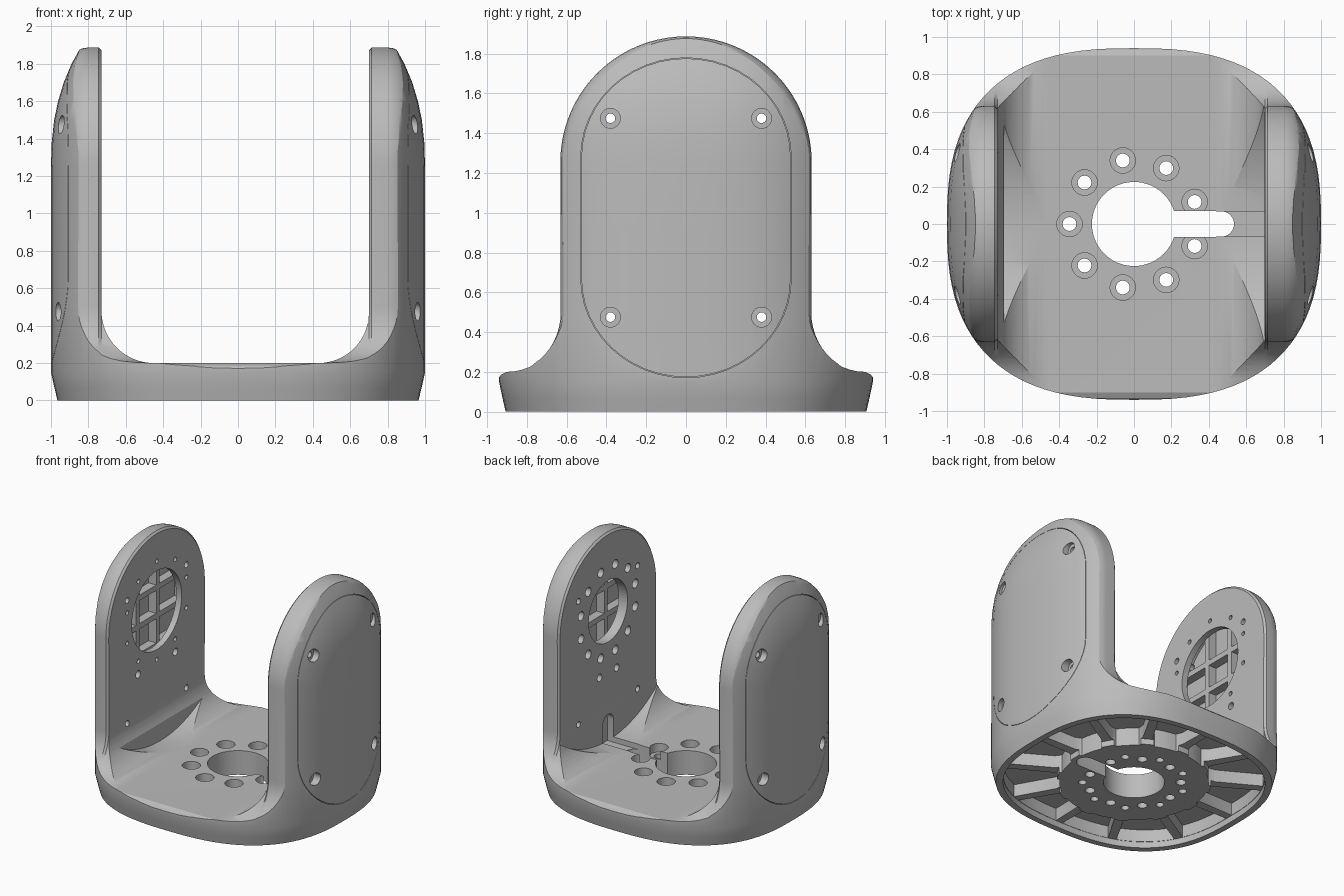
import bpy, bmesh
from math import sin, cos, radians, pi, copysign

cube = bpy.data.objects.get("Cube")
if cube:
    bpy.data.objects.remove(cube, do_unlink=True)

grey = bpy.data.materials.new("plain grey")
grey.use_nodes = True
grey.diffuse_color = (0.5, 0.5, 0.5, 1)
bsdf = next(n for n in grey.node_tree.nodes if n.type == 'BSDF_PRINCIPLED')
bsdf.inputs["Base Color"].default_value = grey.diffuse_color
POWER = 2.6      # squareness of the rounded plan
MID = 1.25       # height of the arm pivot


# ---- helpers ----
def finish(name, bm):
    bmesh.ops.recalc_face_normals(bm, faces=bm.faces)
    mesh = bpy.data.meshes.new(name)
    bm.to_mesh(mesh)
    bm.free()
    mesh.materials.append(grey)
    ob = bpy.data.objects.new(name, mesh)
    bpy.context.collection.objects.link(ob)
    return ob


def loft(bm, rings):
    rows = [[bm.verts.new(p) for p in ring] for ring in rings]
    n = len(rows[0])
    for a, b in zip(rows, rows[1:]):
        for i in range(n):
            j = (i + 1) % n
            bm.faces.new((a[i], a[j], b[j], b[i]))
    bm.faces.new(rows[0])
    bm.faces.new(rows[-1])


PLACE = {'x': lambda a, b, t: (t, a, b),
         'y': lambda a, b, t: (a, t, b),
         'z': lambda a, b, t: (a, b, t)}


def prisms(name, shapes):
    """One object from (outline, axis, low, high) extrusions."""
    bm = bmesh.new()
    for pts, axis, lo, hi in shapes:
        loft(bm, [[PLACE[axis](a, b, t) for a, b in pts] for t in (lo, hi)])
    return finish(name, bm)


def boolean(ob, tool, op='DIFFERENCE', keep=False):
    mod = ob.modifiers.new("cut", 'BOOLEAN')
    mod.operation, mod.object, mod.solver = op, tool, 'EXACT'
    bpy.context.view_layer.objects.active = ob
    bpy.ops.object.modifier_apply(modifier=mod.name)
    if not keep:
        bpy.data.objects.remove(tool, do_unlink=True)


def arc(cx, cy, rx, ry, start, end, n=16):
    steps = [radians(start + (end - start) * i / n) for i in range(n + 1)]
    return [(cx + rx * cos(t), cy + ry * sin(t)) for t in steps]


def circle(cx, cy, r, n=24):
    return arc(cx, cy, r, r, 0, 360, n)[:-1]


def rect(x0, x1, y0, y1):
    return [(x0, y0), (x1, y0), (x1, y1), (x0, y1)]


def squircle(a, b, n=96):
    pts = []
    for i in range(n):
        c, s = cos(2 * pi * i / n), sin(2 * pi * i / n)
        pts.append((copysign(abs(c) ** (2 / POWER), c) * a,
                    copysign(abs(s) ** (2 / POWER), s) * b))
    return pts


def stadium(half, rise, low, high):
    return (arc(0, high, half, rise, 0, 180, 24)
            + arc(0, low, half, rise, 180, 360, 24))


def side_span(side, near, far):
    return sorted((side * near, side * far))


# ---- outer body: rounded plan lofted upward ----
levels = [(0, .965), (.07, .982), (.15, 1), (.5, 1), (.9, 1), (1.25, 1), (1.38, .996),
          (1.5, .983), (1.6, .962), (1.7, .932), (1.8, .89), (1.89, .84), (1.95, .8)]
bm = bmesh.new()
loft(bm, [[(x, y, z) for x, y in squircle(s, s * .94)] for z, s in levels])
bracket = finish("bracket", bm)


# side outline: base step, flared fillet and round arm top, drawn in by an inset
def side_outline(inset):
    half = ([(1.2, -.1), (1.2, .1), (.945, .165), (.93, .185), (.9, .2)]
            + arc(.9, .5, .27 + inset, .3, 270, 180, 12)
            + arc(0, MID + .005, .632 - inset, .632 - inset, 0, 90, 28))
    return half + [(-y, z) for y, z in reversed(half[:-1])]


# insets round the outer arm edges and chamfer the inner ones
outer = [(1.5, .1), (.95, .1), (.9, .045), (.86, .016), (.83, .004), (.80, 0)]
sections = ([(-x, d) for x, d in outer] + [(-.745, 0), (-.73, .015), (.70, .015), (.715, 0)]
            + outer[::-1])
bm = bmesh.new()
loft(bm, [[(x, y, z) for y, z in side_outline(d)] for x, d in sections])
boolean(bracket, finish("side_outline", bm), 'INTERSECT')

# open channel between the arms; a wide drum clears the fillets mid-way
channel = ([(.70, 2.3), (-.73, 2.3)]
           + arc(-.45, .48, .28, .28, 180, 270)
           + arc(.43, .47, .27, .27, 270, 360))
boolean(bracket, prisms("channel", [(channel, 'y', -1.5, 1.5)]))
boolean(bracket, prisms("drum", [(circle(0, MID, 1.049, 128), 'x', -.695, .699)]))

# ---- side covers, cut from the same skin and fitted with a fine gap ----
covers = []
for side, label in ((1, "left"), (-1, "right")):
    cover = bracket.copy()
    cover.data = bracket.data.copy()
    cover.name = label + "_cover"
    bpy.context.collection.objects.link(cover)
    lo, hi = side_span(side, .88, 1.3)
    boolean(cover, prisms("cover_shape", [(stadium(.526, .496, .67, 1.28), 'x', lo, hi)]),
            'INTERSECT')
    covers.append(cover)

SIDES = (1, -1)
boolean(bracket, prisms("cover_seats", [
    (stadium(.529, .499, .67, 1.28), 'x', *side_span(s, .88, 1.3)) for s in SIDES]))
boolean(bracket, prisms("arm_cavities", [
    (stadium(.44, .4, .92, 1.28), 'x', *side_span(s, .78, .95)) for s in SIDES]))

# cover screws: counterbores outside, narrow holes right through
spots = [(y, z) for y in (-.38, .38) for z in (.475, 1.475)]
bores = prisms("screw_bores", [(circle(y, z, .05), 'x', *side_span(s, .91, 1.3))
                               for s in SIDES for y, z in spots])
holes = prisms("screw_holes", [(circle(y, z, .024, 16), 'x', -1.3, 1.3) for y, z in spots])
for ob in [bracket] + covers:
    boolean(ob, bores, keep=True)
    boolean(ob, holes, keep=True)
for tool in (bores, holes):
    bpy.data.objects.remove(tool, do_unlink=True)


# ---- round openings and bolt circles in the inner arm faces ----
def ring(radius, count, start, cx=0, cy=0):
    return [(cx + radius * cos(radians(start + 360 * i / count)),
             cy + radius * sin(radians(start + 360 * i / count))) for i in range(count)]


arm_holes = [(circle(0, MID, .32, 48), 'x', -.83, -.6),
             (circle(0, MID, .25, 48), 'x', .6, .83)]
arm_holes += [(circle(y, z, .018, 12), 'x', -.82, -.6) for y, z in ring(.4, 10, 18, 0, MID)]
arm_holes += [(circle(y, .82, .03, 16), 'x', -.82, -.6) for y in (-.24, .24)]
arm_holes += [(circle(y, z, .036, 16), 'x', .6, .82) for y, z in ring(.36, 12, 15, 0, MID)]
arm_holes += [(circle(y, .75, .03, 16), 'x', .6, .82) for y in (-.11, .11)]
boolean(bracket, prisms("arm_holes", arm_holes))

# lattice of ribs inside each arm
for side, label in ((1, "left"), (-1, "right")):
    lo, hi = side_span(side, .81, .885)
    bars = [(rect(y - .022, y + .022, .5, 1.66), 'x', lo, hi) for y in (-.13, .13)]
    bars += [(rect(-.44, .44, z - .022, z + .022), 'x', lo, hi) for z in (.9, 1.14, 1.37)]
    prisms(label + "_arm_ribs", bars)

# ---- base: hollow underside with a flush hub and recessed radial ribs ----
boolean(bracket, prisms("under_recess", [(squircle(.915, .86), 'z', -.5, .05)]))
boolean(bracket, prisms("hub", [(circle(0, 0, .57, 72), 'z', .004, .1)]), 'UNION')
pockets = []
for k in range(12):
    mid = 15 + 30 * k
    near = (arc(0, 0, .6, .6, mid - 11.5, mid - 11.5, 1)[:1]
            + arc(0, 0, .55, .55, mid - 9, mid + 9, 4)
            + arc(0, 0, .6, .6, mid + 11.5, mid + 11.5, 1)[:1])
    far = []
    for i in range(9):
        t = radians(mid + 13 - 3.25 * i)
        x, y = cos(t), sin(t)
        grow = (abs(x / .912) ** POWER + abs(y / .857) ** POWER) ** (-1 / POWER)
        far.append((x * grow, y * grow))
    pockets.append((near + far, 'z', -.5, .15))
boolean(bracket, prisms("under_pockets", pockets))

# keyhole through the floor, and a cable groove running up the left arm
keyhole = arc(0, 0, .225, .225, 18, 342, 48) + arc(.467, 0, .068, .068, -90, 90, 12)
boolean(bracket, prisms("keyhole", [(keyhole, 'z', -.5, .5)]))
groove = [(-.068, .16), (.068, .16)] + arc(0, .345, .068, .068, 0, 180, 12)
boolean(bracket, prisms("cable_groove", [(groove, 'x', .45, .755)]))

# floor bolt circle with counterbores, plus blind holes beneath
bolts = ring(.345, 9, 20)
boolean(bracket, prisms("floor_bores", [(circle(x, y, .068), 'z', .13, .4) for x, y in bolts]))
boolean(bracket, prisms("floor_holes",
        [(circle(x, y, .037, 16), 'z', -.5, .5) for x, y in bolts]
        + [(circle(x, y, .03, 16), 'z', -.5, .1) for x, y in ring(.38, 9, 0)[1:]]))

# ---- smooth curved skins, keep machined edges sharp ----
bpy.ops.object.select_all(action='DESELECT')
for ob in [bracket] + covers:
    ob.select_set(True)
bpy.context.view_layer.objects.active = bracket
bpy.ops.object.shade_smooth_by_angle(angle=radians(25))
